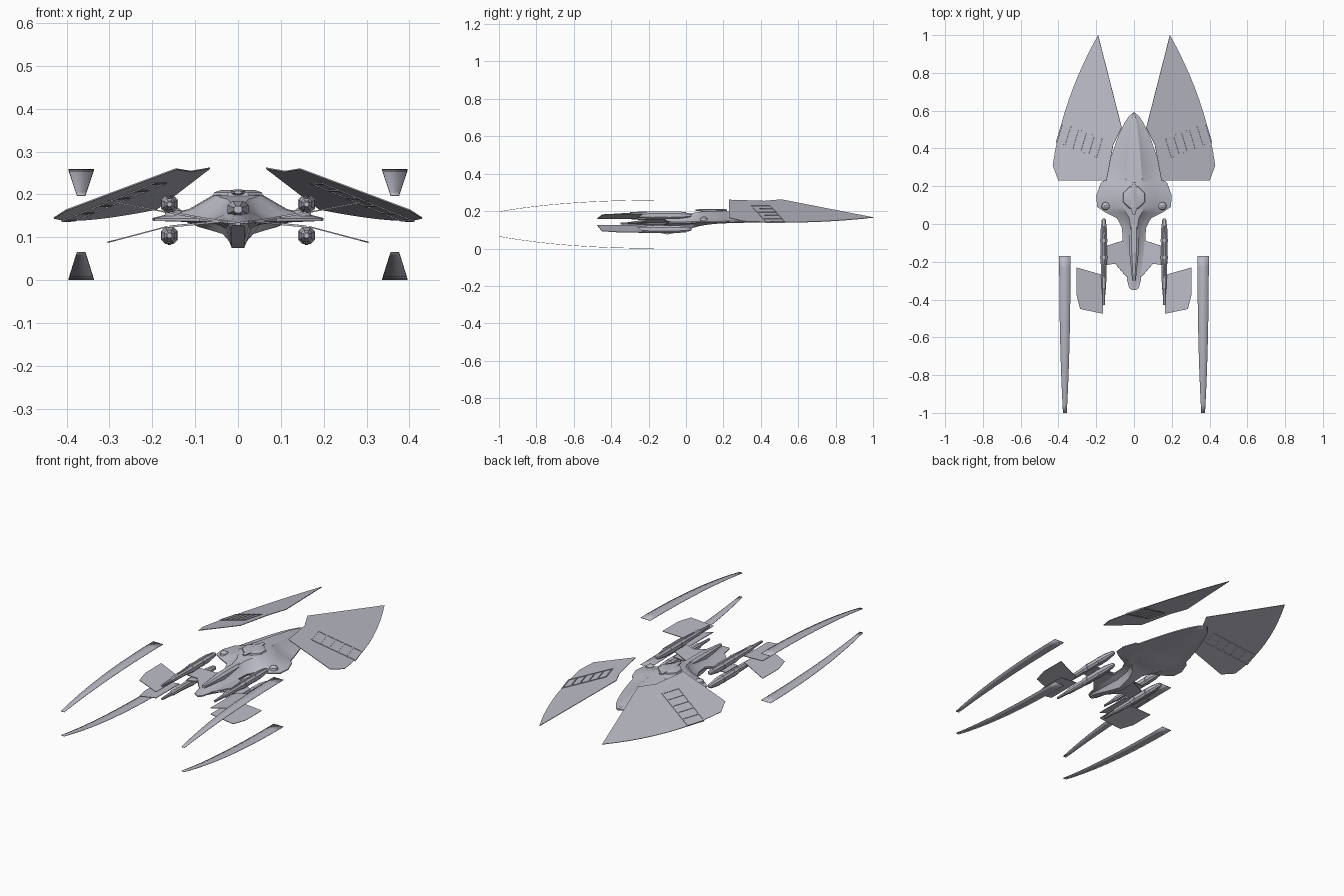
import bpy, bmesh, math
from mathutils import Vector

cube = bpy.data.objects.get("Cube")
if cube:
    bpy.data.objects.remove(cube)

grey = (.5, .5, .57, 1)
hull_grey = bpy.data.materials.new("hull_grey")
hull_grey.use_nodes = True
hull_grey.diffuse_color = grey
hull_grey.node_tree.nodes["Principled BSDF"].inputs["Base Color"].default_value = grey


def make(name, verts, faces, thickness=None, smooth=False):
    bm = bmesh.new()
    corners = [bm.verts.new(v) for v in verts]
    for face in faces:
        bm.faces.new([corners[i] for i in face])
    bmesh.ops.recalc_face_normals(bm, faces=bm.faces)
    mesh = bpy.data.meshes.new(name)
    bm.to_mesh(mesh)
    bm.free()
    mesh.materials.append(hull_grey)
    part = bpy.data.objects.new(name, mesh)
    bpy.context.collection.objects.link(part)
    if thickness:
        solid = part.modifiers.new("thickness", "SOLIDIFY")
        solid.thickness = thickness
        solid.offset = 0
    if smooth:
        bpy.ops.object.select_all(action="DESELECT")
        part.select_set(True)
        bpy.context.view_layer.objects.active = part
        bpy.ops.object.shade_smooth_by_angle(angle=math.radians(32))


def loft(name, rings, smooth=False):
    # Skin a capped tube through rings of equal length
    size = len(rings[0])
    verts = [point for ring in rings for point in ring]
    faces = [range(size), range(len(verts) - size, len(verts))]
    for start in range(0, len(verts) - size, size):
        for i in range(size):
            following = (i + 1) % size
            faces.append((start + i, start + following, start + size + following, start + size + i))
    make(name, verts, faces, smooth=smooth)


def plate(name, points, thickness=.003):
    make(name, points, [range(len(points))], thickness)


def mirrored_ring(y, half):
    # Complete a cross-section from its right-hand points
    return [(x, y, z) for x, z in half] + [(-x, y, z) for x, z in reversed(half)]


def beam(name, centre, width, height, stations):
    # Octagonal bar along y; each station is (y, scale)
    rings = []
    for y, scale in stations:
        w, h = width * scale, height * scale
        half = [(w / 2, h), (w, h / 2), (w, -h / 2), (w / 2, -h)]
        rings.append([Vector(p) + centre for p in mirrored_ring(y, half)])
    loft(name, rings)


def dome(name, centre, steps, sides):
    # Stack of rings; each step is (radius, height)
    angles = [math.tau * (i + .5) / sides for i in range(sides)]
    loft(name, [[centre + Vector((r * math.cos(a), r * math.sin(a), h)) for a in angles]
                for r, h in steps], smooth=True)


def bezier(start, bend, end, steps):
    a, b, c = Vector(start), Vector(bend), Vector(end)
    return [a.lerp(b, i / steps).lerp(b.lerp(c, i / steps), i / steps) for i in range(steps + 1)]


# Main hull: rounded rear shell, broad shoulders, then a narrow keeled neck
def hull_ring(y, width):
    keel = math.exp(-((y + .1) / .14) ** 2)
    shell = max(0, min(1, (.6 - y) / .4))
    edge = .14 + .013 * y
    top = edge + .058 * shell ** .7 + .13 * min(0, y - .1)
    low = .13 + .025 * max(0, y) - .055 * keel
    roof = width * .28
    floor = width * (.5 - keel / 4)
    half = [(roof, top),
            (roof + (width - roof) * .4, edge + (top - edge) * .42),
            (width, edge + .003),
            (width, edge - .003),
            (floor + (width - floor) * .3, edge + (low - edge) * .3),
            (floor, low)]
    return mirrored_ring(y, half)


shell_length = .36
sections = []
for i in range(8):
    t = max(.02, i / 7)
    sections.append((.59 - shell_length * t ** 1.5, .157 * t ** .9))
sections += [(.22, .175), (.15, .2), (.09, .195), (.06, .15), (.03, .09), (-.02, .064),
             (-.1, .058), (-.2, .046), (-.3, .036), (-.34, .025), (-.35, .01)]
loft("main_hull", [hull_ring(y, width) for y, width in sections], smooth=True)

# Neck spine, command deck and its roof module
beam("spine", Vector((0, 0, .165)), .024, .02, [(.06, .8), (0, 1), (-.15, 1), (-.3, .4)])
dome("command_deck", Vector((0, .14, .19)), [(.066, 0), (.06, .015), (.044, .02)], 8)
beam("deck_module", Vector((0, 0, .205)), .016, .007, [(.22, .6), (.18, 1), (.09, 1), (.05, .5)])


# Wing plane, falling outward and rearward
def wing_point(side, x, y):
    return Vector((side * x, y, .337 - .375 * x - .1 * y))


def wing_bar(name, side, start, end):
    across = (end - start).orthogonal().normalized() * .003
    corners = [start + across, end + across, end - across, start - across]
    plate(name, [wing_point(side, *corner) for corner in corners], .008)


def build_wing(label, side):
    # Kite outline with a bowed outer edge
    outline = bezier((.43, .31), (.38, .66), (.19, 1), 10)
    outline += [(.065, .51), (.11, .42), (.145, .23), (.4, .23)]
    plate(label + "_rear_wing", [wing_point(side, *p) for p in outline])
    # Framed vents
    inner, outer, forward = Vector((.17, .45)), Vector((.38, .53)), Vector((.03, -.1))
    wing_bar(label + "_vent_rear_rail", side, inner, outer)
    wing_bar(label + "_vent_front_rail", side, inner + forward, outer + forward)
    for i in range(6):
        rib = inner.lerp(outer, i / 5)
        wing_bar(label + "_vent_rib", side, rib, rib + forward)


def build_engine(label, side, z, root, tip, up):
    # Nacelle with a ridge and collar bands
    centre = Vector((side * .16, 0, z))
    beam(label + "_nacelle", centre, .018, .019,
         [(.03, .3), (.02, .6), (-.04, 1), (-.2, 1), (-.22, .8), (-.34, .7), (-.35, .5), (-.43, .3)])
    beam(label + "_nacelle_ridge", centre + Vector((0, 0, up * .016)), .006, .006,
         [(0, .3), (-.06, 1), (-.2, 1), (-.3, .3)])
    for y in (-.08, -.17):
        beam(label + "_nacelle_band", centre, .02, .02, [(y, 1), (y - .015, 1)])

    # Strut from the neck and fin beyond the nacelle
    neck = .137
    plate(label + "_strut", [
        (side * x, y, neck + (root - neck) * max(0, x - .04) / .12)
        for x, y in [(.04, -.04), (.065, -.09), (.16, -.12), (.16, -.22), (.1, -.21), (.04, -.28)]], .005)
    plate(label + "_fin", [
        (side * x, y, root + (tip - root) * (x - .165) / .14)
        for x, y in [(.165, -.27), (.305, -.23), (.305, -.37), (.285, -.45), (.165, -.475)]])


def build_blade(label, side, flat, tip):
    # Long tapered blade, flat at the root and curling to its tip
    path = bezier((.03, -.17, flat), (.03, -.65, flat), (.01, -1, tip), 16)
    verts = []
    for half, y, z in path:
        verts += [(side * .366 - half, y, z), (side * .366 + half, y, z)]
    faces = [(i, i + 1, i + 3, i + 2) for i in range(0, len(verts) - 2, 2)]
    make(label + "_blade", verts, faces, .002, smooth=True)


for label, side in (("left", 1), ("right", -1)):
    build_wing(label, side)
    dome(label + "_shoulder_dome", Vector((side * .15, .095, .15)), [(.022, 0), (.02, .012), (.006, .022)], 12)
    build_engine(label + "_upper", side, z=.177, root=.158, tip=.185, up=1)
    build_engine(label + "_lower", side, z=.104, root=.125, tip=.088, up=-1)
    build_blade(label + "_upper", side, flat=.258, tip=.197)
    build_blade(label + "_lower", side, flat=.001, tip=.065)
